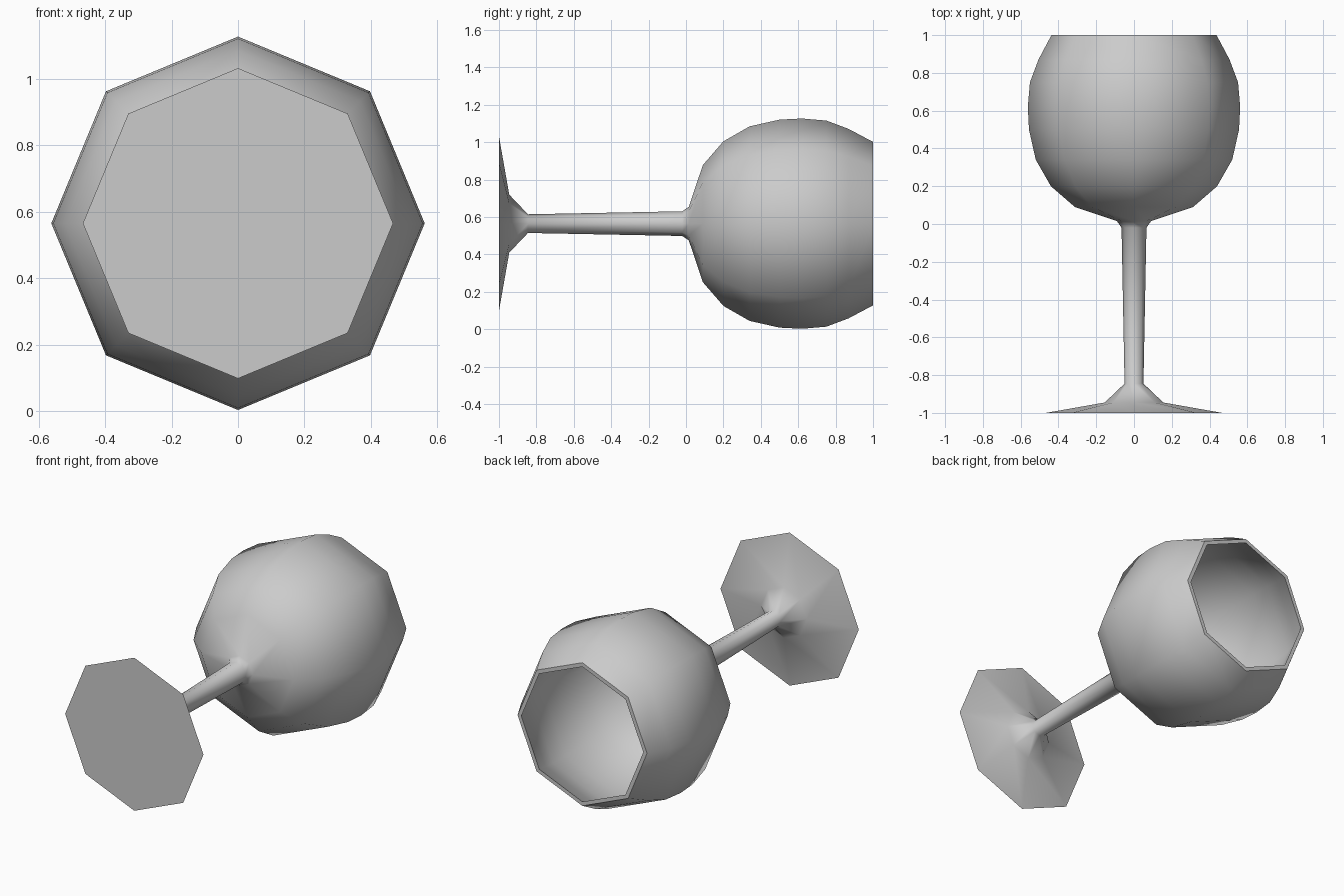
import bpy, bmesh, math

if "Cube" in bpy.data.objects:
    bpy.data.objects.remove(bpy.data.objects["Cube"])

SIDES = 8
CENTRE_Z = 0.565

# Profile as (position along y, radius): foot, stem, bowl outside, rim, bowl inside
PROFILE = [
    (-1.0, 0.467), (-0.945, 0.155), (-0.845, 0.05),
    (-0.02, 0.066), (0.015, 0.09),
    (0.09, 0.313), (0.20, 0.44), (0.34, 0.52), (0.50, 0.556), (0.62, 0.562),
    (0.75, 0.551), (0.87, 0.506), (1.0, 0.437),
    (1.0, 0.412), (0.87, 0.481), (0.75, 0.526), (0.62, 0.537), (0.50, 0.531),
    (0.34, 0.496), (0.20, 0.416), (0.11, 0.30), (0.045, 0.09),
]


def lathe(name, profile):
    """Revolve a profile around the y axis and cap both ends."""
    bm = bmesh.new()
    rings = []
    for y, r in profile:
        angles = [2 * math.pi * i / SIDES for i in range(SIDES)]
        rings.append([bm.verts.new((r * math.cos(a), y, r * math.sin(a))) for a in angles])
    for a, b in zip(rings, rings[1:]):
        for i in range(SIDES):
            j = (i + 1) % SIDES
            bm.faces.new((a[i], a[j], b[j], b[i]))
    bm.faces.new(rings[0])
    bm.faces.new(rings[-1])
    bmesh.ops.recalc_face_normals(bm, faces=bm.faces)
    mesh = bpy.data.meshes.new(name)
    bm.to_mesh(mesh)
    bm.free()
    obj = bpy.data.objects.new(name, mesh)
    bpy.context.collection.objects.link(obj)
    return obj


# Wine glass lying along y, open end at the back
glass = lathe("wine_glass", PROFILE)
glass.location.z = CENTRE_Z

# Smooth sides, crisp rim and foot edge
bpy.context.view_layer.objects.active = glass
glass.select_set(True)
bpy.ops.object.shade_smooth_by_angle(angle=math.radians(60))
